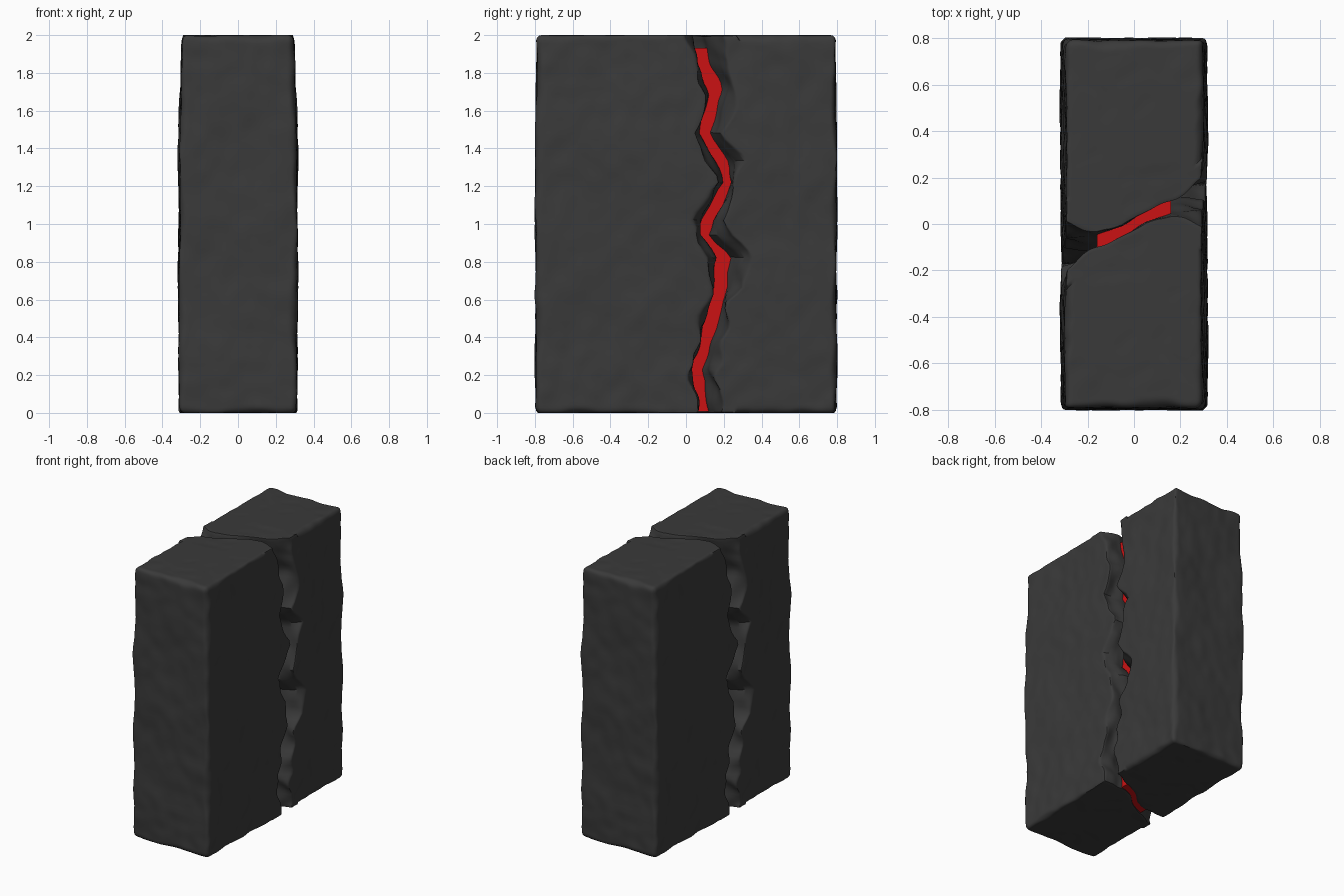
import bpy, bmesh, math
from mathutils import Vector, noise

if "Cube" in bpy.data.objects:
    bpy.data.objects.remove(bpy.data.objects["Cube"])

# Crack outline by height: z, core centre, wide lip, near lip (y on the +x side)
CRACK = [(0, .10, .18, .07), (.22, .05, .17, .01), (.4, .12, .21, .08),
         (.58, .16, .23, .08), (.66, .18, .32, .12), (.82, .19, .34, .14),
         (.94, .10, .25, .06), (1.02, .12, .18, .03), (1.22, .22, .26, .18),
         (1.34, .18, .34, .13), (1.48, .10, .20, .05), (1.7, .15, .28, .11),
         (1.85, .10, .26, .03), (2.0, .065, .19, .005)]


def lerp_table(rows, t):
    """Straight-line lookup in rows of (key, values...)."""
    t = min(max(t, rows[0][0]), rows[-1][0])
    for a, b in zip(rows, rows[1:]):
        if t <= b[0]:
            k = (t - a[0]) / (b[0] - a[0])
            return [p + (q - p) * k for p, q in zip(a[1:], b[1:])]


def crack_face(x, z):
    """y of the broken face of the front half."""
    c, wide, near = lerp_table(CRACK, z)
    rows = [(-.32, -wide), (-.24, -(wide * .4 + (c + .035) * .6)),
            (-.16, -c - .033), (-.05, -c * .45 - .018), (.05, c * .35 - .018),
            (.16, c - .033), (.32, near)]
    rough = noise.noise(Vector((x * 9, 3.3, z * 9))) * .05 * min(1, abs(x) / .32)
    return lerp_table(rows, x)[0] + rough


def material(name, rgb):
    m = bpy.data.materials.new(name)
    m.diffuse_color = (*rgb, 1)
    m.use_nodes = True
    m.node_tree.nodes["Principled BSDF"].inputs["Base Color"].default_value = m.diffuse_color
    return m


def grid_cube(cuts):
    bm = bmesh.new()
    bmesh.ops.create_cube(bm, size=1)
    bmesh.ops.subdivide_edges(bm, edges=bm.edges[:], cuts=cuts, use_grid_fill=True)
    return bm


def finish(bm, name, mat, angle):
    bmesh.ops.recalc_face_normals(bm, faces=bm.faces[:])
    me = bpy.data.meshes.new(name)
    bm.to_mesh(me)
    bm.free()
    me.materials.append(mat)
    ob = bpy.data.objects.new(name, me)
    bpy.context.collection.objects.link(ob)
    bpy.ops.object.select_all(action='DESELECT')
    ob.select_set(True)
    bpy.context.view_layer.objects.active = ob
    bpy.ops.object.shade_smooth_by_angle(angle=math.radians(angle))
    return ob


stone = material("dark stone", (.042, .042, .042))
glow = material("red core", (.6, .006, .007))

# Front half of the slab: chipped rounded box whose back follows the crack
bm = grid_cube(64)
half = Vector((.312, .4, 1.0))
for v in bm.verts:
    t = v.co.z + .5
    t = .4 * t + .6 * t * t * (3 - 2 * t)
    p = Vector((v.co.x * 2 * half.x, v.co.y * 2 * half.y, (t - .5) * 2))
    # worn outer edges, crisp edges along the crack
    r = .032 + .03 * noise.noise(p * 5 + Vector((7, 1, 2)))
    if p.y > .3:
        r = .01
    r = max(r, .008)
    inner = Vector([max(-h + r, min(h - r, a)) for a, h in zip(p, half)])
    p = inner + (p - inner).normalized() * r
    z = p.z + 1
    # narrower towards the top
    k = 1 - .07 * max(0, (z - 1.2) / .8) ** 2
    x = p.x * k
    s = (p.y + .4) / .8
    front = -.795 + .012 * max(0, z - 1.5)
    y = front + s * (crack_face(x, z) - front)
    q = Vector((x, y, z))
    d = noise.noise_vector(q * 3.5) * .010 + noise.noise_vector(q * 11) * .006
    d.y *= 1 - .5 * s
    d.z *= .6
    q += d
    q.z = min(max(q.z, 0), 2)
    v.co = q
front_half = finish(bm, "slab_front_half", stone, 40)

# Back half: the same piece turned half way round
back_half = bpy.data.objects.new("slab_back_half", front_half.data)
back_half.rotation_euler.z = math.pi
bpy.context.collection.objects.link(back_half)

# Red core filling the bottom of the crack
bm = grid_cube(30)
for v in bm.verts:
    x, z = v.co.x * .32, .008 + (v.co.z + .5) * 1.925
    c = lerp_table(CRACK, z)[0]
    v.co = (x, c * x / .16 + v.co.y * .10, z)
finish(bm, "crack_core", glow, 30)
